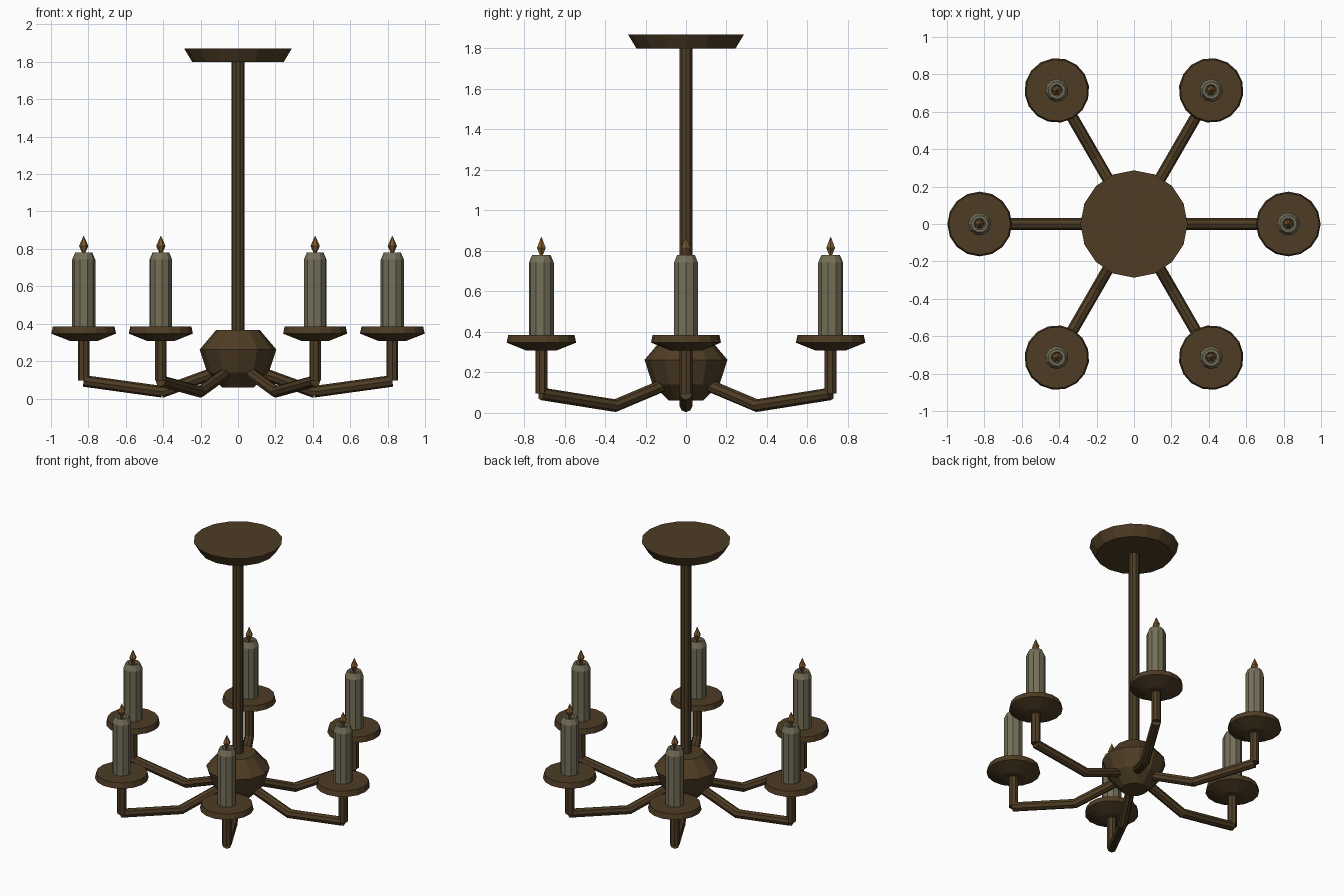
import bpy, bmesh, math
from mathutils import Vector, Matrix

if "Cube" in bpy.data.objects:
    bpy.data.objects.remove(bpy.data.objects["Cube"])


def material(name, rgb):
    m = bpy.data.materials.new(name)
    m.diffuse_color = (*rgb, 1)
    m.use_nodes = True
    m.node_tree.nodes["Principled BSDF"].inputs["Base Color"].default_value = m.diffuse_color
    return m


BRONZE = material("dark bronze", (0.077, 0.046, 0.018))
WAX = material("candle wax", (0.175, 0.16, 0.098))
FLAME = material("flame amber", (0.21, 0.105, 0.028))


def add_object(name, bm, mat):
    bmesh.ops.recalc_face_normals(bm, faces=bm.faces)
    me = bpy.data.meshes.new(name)
    bm.to_mesh(me)
    bm.free()
    me.materials.append(mat)
    ob = bpy.data.objects.new(name, me)
    bpy.context.collection.objects.link(ob)
    return ob


def lathe(name, profile, sides, mat, matrix=Matrix()):
    """Closed turned solid from (radius, height) points, capped at both ends."""
    bm = bmesh.new()
    rings = []
    for r, z in profile:
        rings.append([bm.verts.new((r * math.cos(2 * math.pi * i / sides),
                                    r * math.sin(2 * math.pi * i / sides), z))
                      for i in range(sides)])
    for a, b in zip(rings, rings[1:]):
        for i in range(sides):
            j = (i + 1) % sides
            bm.faces.new((a[i], a[j], b[j], b[i]))
    bm.faces.new(rings[0])
    bm.faces.new(rings[-1])
    bm.transform(matrix)
    return add_object(name, bm, mat)


def rod(name, p, q, r, mat, matrix):
    """Straight eight-sided rod between two points."""
    p, q = Vector(p), Vector(q)
    d = q - p
    place = Matrix.Translation(p) @ d.to_track_quat('Z', 'Y').to_matrix().to_4x4()
    return lathe(name, [(r, 0), (r, d.length)], 8, mat, matrix @ place)


# Ceiling plate, stem and central hub
lathe("ceiling_plate", [(0.245, 1.80), (0.287, 1.87)], 16, BRONZE)
lathe("stem", [(0.035, 0.30), (0.035, 1.82)], 10, BRONZE)
lathe("hub", [(0.085, 0.06), (0.165, 0.14), (0.205, 0.262), (0.118, 0.365)], 12, BRONZE)

# Six arms, each with a drip pan, candle and flame
REACH = 0.825
for k in range(6):
    turn = Matrix.Rotation(k * math.pi / 3, 4, 'Z')
    out = turn @ Matrix.Translation((REACH, 0, 0))
    n = k + 1
    rod(f"inner_arm_{n}", (0.10, 0, 0.147), (0.412, 0, 0.033), 0.031, BRONZE, turn)
    rod(f"outer_arm_{n}", (0.405, 0, 0.036), (REACH, 0, 0.094), 0.031, BRONZE, turn)
    rod(f"post_{n}", (REACH, 0, 0.095), (REACH, 0, 0.33), 0.031, BRONZE, turn)
    lathe(f"drip_pan_{n}", [(0.075, 0.308), (0.173, 0.347), (0.165, 0.385)], 16, BRONZE, out)
    # candle with shouldered top and a shallow melted well
    lathe(f"candle_{n}", [(0.062, 0.38), (0.062, 0.742), (0.046, 0.78),
                          (0.032, 0.78), (0.026, 0.768)], 10, WAX, out)
    lathe(f"flame_{n}", [(0.010, 0.765), (0.010, 0.783), (0.025, 0.815), (0.001, 0.87)],
          6, FLAME, out)
